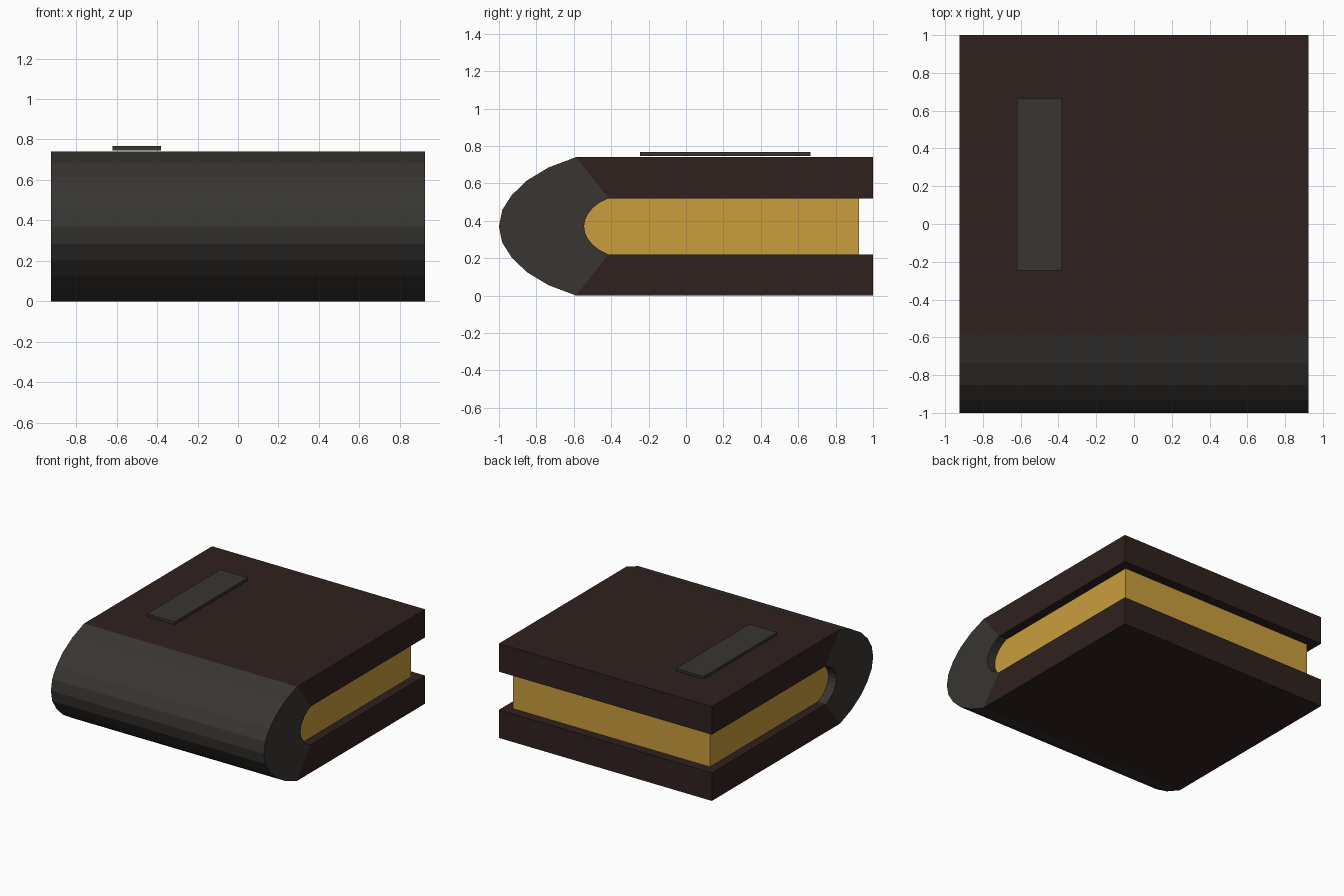
import bpy, bmesh

if "Cube" in bpy.data.objects:
    bpy.data.objects.remove(bpy.data.objects["Cube"])

MID = 0.37
# Half of the spine curve, as fractions (forward bulge, height)
CURVE = [(0, 1), (0.357, 0.85), (0.64, 0.66), (0.835, 0.45), (0.958, 0.235), (1, 0)]


def material(name, color):
    m = bpy.data.materials.new(name)
    m.diffuse_color = (*color, 1)
    m.use_nodes = True
    m.node_tree.nodes["Principled BSDF"].inputs["Base Color"].default_value = m.diffuse_color
    return m


leather = material("cover_leather", (0.029, 0.0155, 0.0135))
grey = material("spine_grey", (0.040, 0.036, 0.032))
gilt = material("gilt_pages", (0.59, 0.34, 0.048))


def arc(y, depth, height):
    """Points in (y, z) from the top edge around the front to the bottom edge."""
    top = [(y - depth * f, MID + height * h) for f, h in CURVE]
    return top + [(a, 2 * MID - b) for a, b in reversed(top[:-1])]


def finish(name, bm, mats):
    bmesh.ops.recalc_face_normals(bm, faces=bm.faces)
    me = bpy.data.meshes.new(name)
    bm.to_mesh(me)
    bm.free()
    for m in mats:
        me.materials.append(m)
    ob = bpy.data.objects.new(name, me)
    bpy.context.collection.objects.link(ob)
    return ob


def extrude_x(bm, faces, half):
    """Extrude side faces lying at x = -half across to x = +half."""
    out = bmesh.ops.extrude_face_region(bm, geom=faces, use_keep_orig=True)
    verts = [v for v in out["geom"] if isinstance(v, bmesh.types.BMVert)]
    bmesh.ops.translate(bm, verts=verts, vec=(2 * half, 0, 0))


# Cover boards and rounded spine: one C-shaped section swept along x
W = 0.925
outer = [(1, 0.74)] + arc(-0.588, 0.412, 0.37) + [(1, 0)]
inner = [(1, 0.52)] + arc(-0.415, 0.13, 0.15) + [(1, 0.22)]
bm = bmesh.new()
vo = [bm.verts.new((-W, y, z)) for y, z in outer]
vi = [bm.verts.new((-W, y, z)) for y, z in inner]
caps = [bm.faces.new((vo[i], vo[i + 1], vi[i + 1], vi[i])) for i in range(len(vo) - 1)]
for f in caps[1:-1]:
    f.material_index = 1
extrude_x(bm, caps, W)
bm.normal_update()
# Everything in front of the mitre line belongs to the spine
for f in bm.faces:
    f.material_index = 1 if max(v.co.y for v in f.verts) < 0 else 0
finish("cover_and_spine", bm, [leather, grey])

# Page block, rounded to fit inside the spine
P = 0.855
section = [(0.925, 0.52)] + arc(-0.415, 0.13, 0.15) + [(0.925, 0.22)]
bm = bmesh.new()
cap = bm.faces.new([bm.verts.new((-P, y, z)) for y, z in section])
extrude_x(bm, [cap], P)
finish("page_block", bm, [gilt])

# Thin label plate on the front cover
bm = bmesh.new()
bmesh.ops.create_cube(bm, size=1)
bmesh.ops.scale(bm, verts=bm.verts, vec=(0.24, 0.91, 0.021))
bmesh.ops.translate(bm, verts=bm.verts, vec=(-0.5, 0.21, 0.7565))
finish("label_plate", bm, [grey])
